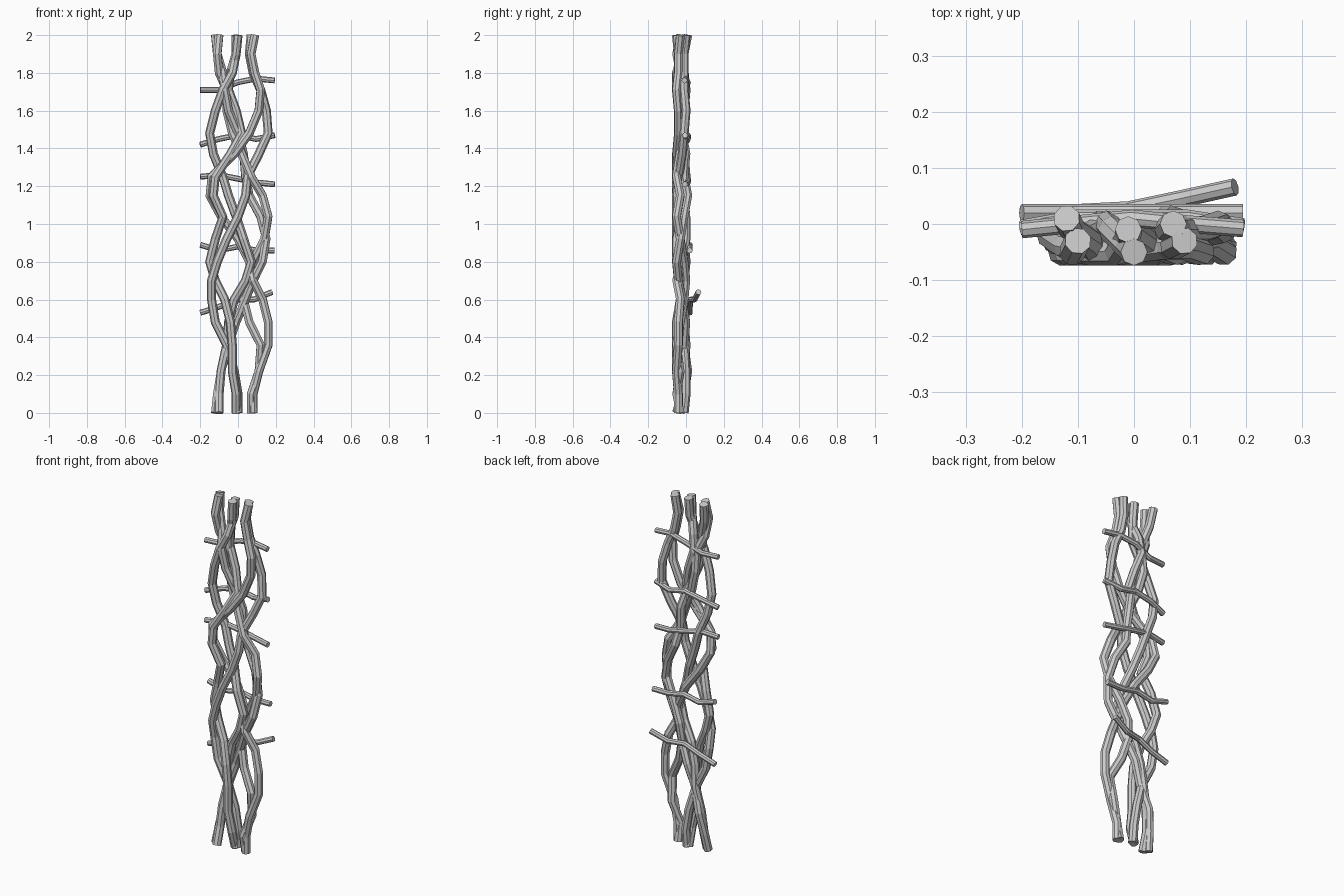
import bpy

if "Cube" in bpy.data.objects:
    bpy.data.objects.remove(bpy.data.objects["Cube"])


def tube(name, pts, r):
    """Faceted eight-sided tube along a list of (x, y, z) points."""
    cu = bpy.data.curves.new(name, 'CURVE')
    cu.dimensions = '3D'
    cu.bevel_depth = r
    cu.bevel_resolution = 2
    cu.use_fill_caps = True
    sp = cu.splines.new('POLY')
    sp.points.add(len(pts) - 1)
    for p, co in zip(sp.points, pts):
        p.co = (*co, 1)
    sp.use_smooth = False
    ob = bpy.data.objects.new(name, cu)
    bpy.context.collection.objects.link(ob)
    bpy.context.view_layer.objects.active = ob
    bpy.ops.object.select_all(action='DESELECT')
    ob.select_set(True)
    bpy.ops.object.convert(target='MESH')
    bpy.context.object.data.shade_flat()


# heights shared by the long woven stems, top to bottom
Z = (2, 1.9, 1.8, 1.71, 1.6, 1.48, 1.37, 1.25, 1.15, 1.04, .92, .8, .7, .6, .48, .36, .22, .1, 0)

# sideways position of each stem at those heights, in hundredths
STEMS = {
    'left_stem_back': (-12, -11, -8, -7, -5, 0, 3, 4, 6, 12, 15, 13, 8, 4, -1, -5, -9, -11, -12),
    'left_stem_front': (-10, -11, -10, -6, -6, -3, 2, 7, 13, 16, 14, 8, 4, 3, 6, 12, 11, 7, 7),
    'middle_stem_back': (-1, -1, -3, -8, -12, -15, -13, -8, -5, -1, 3, 7, 4, -2, -5, -6, -9, -10, -10),
    'middle_stem_front': (0, -1, -4, -5, -1, 2, -4, -12, -13, -8, -12, -15, -12, -7, -4, -3, -3, -1, -1),
    'right_stem_back': (7, 6, 8, 12, 15, 16, 11, 5, 4, 0, -6, -11, -14, -14, -12, -6, -2, 0, 0),
    'right_stem_front': (9, 7, 9, 12, 11, 6, -2, -14, -15, -9, 0, 6, 8, 13, 16, 16, 11, 8, 8),
}
# depth wave of each stem, in hundredths, repeated down its length
DEPTH = {
    'left_stem_back': (1, -1, -3, -5, -4, -2, 0, -1),
    'left_stem_front': (-3, -5, -3, -1, 0, -1, -3, -5),
    'middle_stem_back': (-1, -2, -5, -5, -4, -2, -1, 0),
    'middle_stem_front': (-5, -4, -1, 0, -1, -3, -5, -5),
    'right_stem_back': (0, -1, -1, -1, 0, -1, -2, -4, -5, -5, -5, -4, -3, -1, -1, -1, 0),
    'right_stem_front': (-3, -4, -4, -5, -4, -4, -5, -3, -1, 0, 0, -2, -5),
}
for name, xs in STEMS.items():
    d = DEPTH[name]
    tube(name, [(x / 100, d[i % len(d)] / 100, z) for i, (x, z) in enumerate(zip(xs, Z))], .024)

# thin cross twigs on the back: heights and depths at evenly spaced x
TWIGS = [
    ((1.71, 1.71, 1.75, 1.77, 1.76), (-.01, 0, .01, 0, -.008)),
    ((1.42, 1.45, 1.47, 1.45, 1.47), (-.008, .01, .01, .01, -.005)),
    ((1.25, 1.26, 1.24, 1.22, 1.21), (-.01, 0, .01, .01, -.005)),
    ((.89, .86, .88, .86, .86), (.02, .02, .02, .02, .02)),
    ((.53, .56, .60, .60, .64), (.02, .02, .025, .045, .066)),
]
for n, (zs, ys) in enumerate(TWIGS):
    step = .095 if n == 4 else .0985
    tube(f'cross_twig_{n + 1}', [(-.2 + step * i, y, z) for i, (y, z) in enumerate(zip(ys, zs))], .0155)
